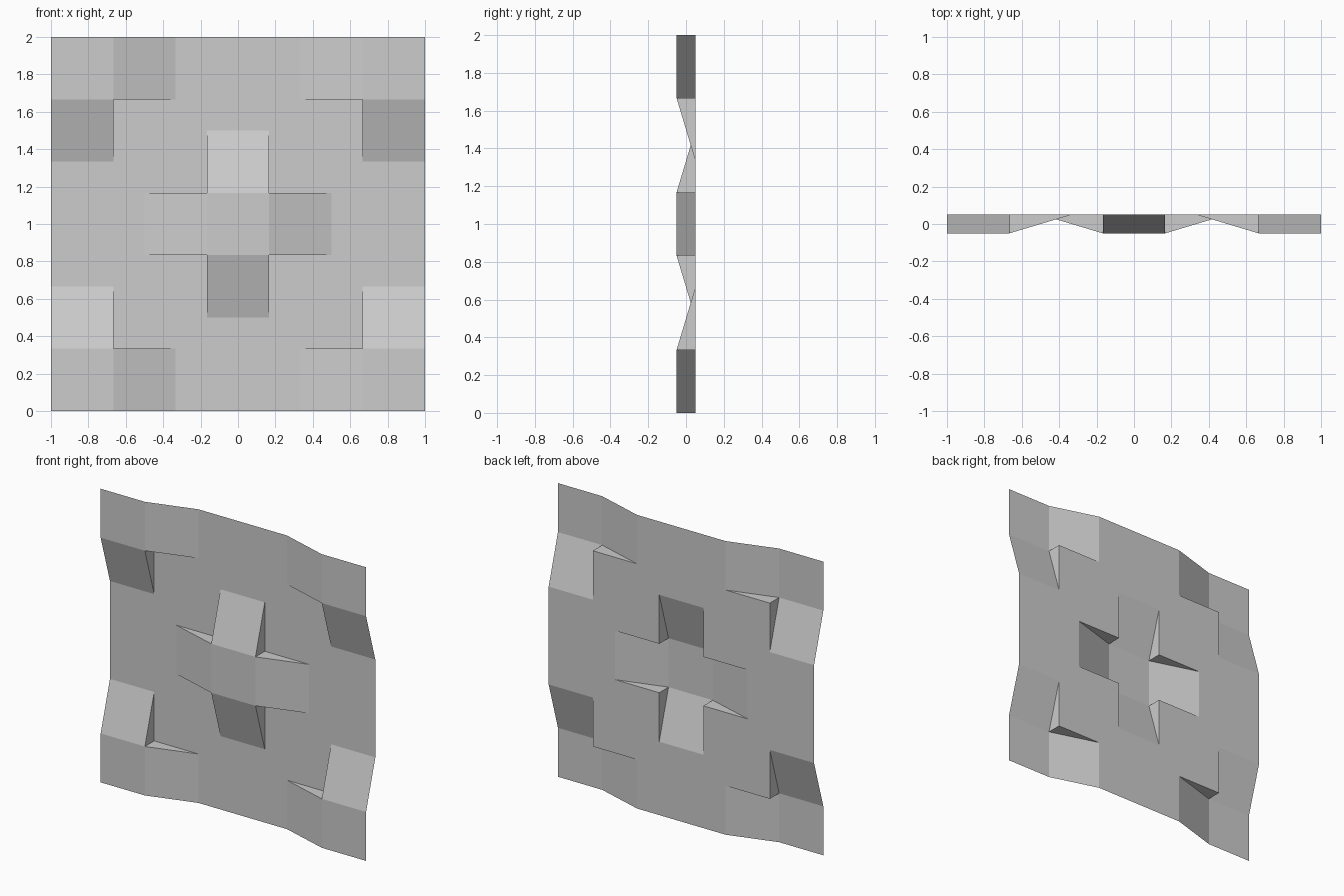
import bpy
import bmesh
from mathutils import Vector

cube = bpy.data.objects.get("Cube")
if cube:
    bpy.data.objects.remove(cube, do_unlink=True)

FRONT, BACK = -0.05, 0.05     # raised level and base level
HALF = 1 / 6                  # half width of a raised square
RUN = 1 / 3                   # length of a ramp

grey = bpy.data.materials.new("light_grey")
grey.use_nodes = True
colour = (0.604, 0.604, 0.604, 1)
grey.diffuse_color = colour
grey.node_tree.nodes["Principled BSDF"].inputs["Base Color"].default_value = colour


def add_face(bm, points, towards):
    """Add one flat face whose normal points to the given side."""
    face = bm.faces.new([bm.verts.new(p) for p in points])
    face.normal_update()
    if face.normal.dot(Vector(towards)) < 0:
        face.normal_flip()


def finish(bm, name):
    bmesh.ops.remove_doubles(bm, verts=bm.verts, dist=0.0005)
    mesh = bpy.data.meshes.new(name)
    bm.to_mesh(mesh)
    bm.free()
    mesh.materials.append(grey)
    bpy.context.collection.objects.link(bpy.data.objects.new(name, mesh))


def inside_boss(x, z, cx, cz):
    """True where a cross of square and ramps covers the sheet."""
    dx, dz = abs(x - cx), abs(z - cz)
    return min(dx, dz) < HALF and max(dx, dz) < HALF + RUN


def boss(name, cx, cz, arms):
    """Raised square with ramps running down to the sheet, open at the back."""
    bm = bmesh.new()
    corners = ((-1, -1), (1, -1), (1, 1), (-1, 1))
    add_face(bm, [(cx + a * HALF, FRONT, cz + b * HALF) for a, b in corners], (0, -1, 0))
    for ax, az in arms:
        def at(along, side, y):
            return (cx + ax * along - az * side, y, cz + az * along + ax * side)
        top, foot = HALF, HALF + RUN
        add_face(bm, [at(top, -HALF, FRONT), at(top, HALF, FRONT),
                      at(foot, HALF, BACK), at(foot, -HALF, BACK)], (0, -1, 0))
        # Triangular cheeks, left out along the open outer border
        for side in (-HALF, HALF):
            p = at(top, side, BACK)
            border = abs(p[0]) if az else abs(p[2] - 1)
            if border < 0.99:
                add_face(bm, [at(top, side, FRONT), at(foot, side, BACK), p],
                         (-az * side, 0, ax * side))
    finish(bm, name)


# Raised crosses: one in the middle, a partial one in each corner
bosses = [("centre_cross", 0, 1, ((1, 0), (-1, 0), (0, 1), (0, -1)))]
for sx, side in ((1, "left"), (-1, "right")):
    for sz, level in ((1, "upper"), (-1, "lower")):
        bosses.append((f"{level}_{side}_corner", sx * 5 / 6, 1 + sz * 5 / 6,
                       ((-sx, 0), (0, -sz))))
for args in bosses:
    boss(*args)

# Flat back sheet, cut away behind the crosses
bm = bmesh.new()
for i in range(12):
    for j in range(12):
        x, z = -1 + i * HALF, j * HALF
        mid = HALF / 2
        if not any(inside_boss(x + mid, z + mid, b[1], b[2]) for b in bosses):
            add_face(bm, [(x + a * HALF, BACK, z + c * HALF)
                          for a, c in ((0, 0), (1, 0), (1, 1), (0, 1))], (0, -1, 0))
finish(bm, "back_sheet")
